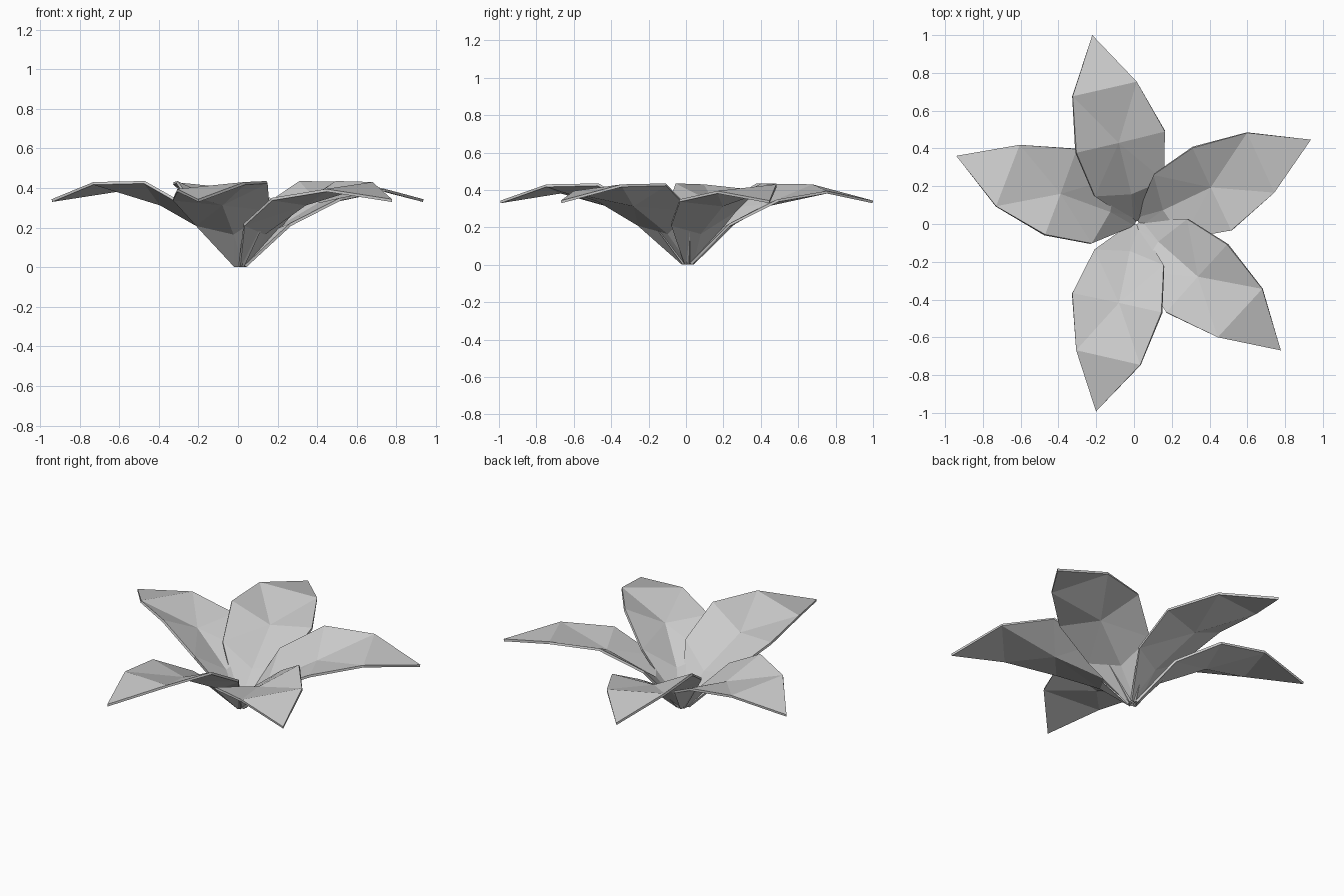
import bpy, math
from mathutils import Matrix

if "Cube" in bpy.data.objects:
    bpy.data.objects.remove(bpy.data.objects["Cube"])

# Petal template: along the petal, across it, height (counterclockwise side rides higher)
POINTS = [
    (0.025, -0.025, 0.01), (0.025, 0.025, 0.01),                       # base
    (0.20, -0.185, 0.22), (0.17, 0.0, 0.175), (0.205, 0.19, 0.295),    # lower row
    (0.45, -0.252, 0.35), (0.45, 0.0, 0.325), (0.453, 0.23, 0.435),    # widest row
    (0.742, -0.17, 0.395), (0.748, 0.178, 0.43),                       # shoulder fold
    (1.038, 0.0, 0.343),                                               # drooping tip
]
FACES = [(0, 3, 1), (0, 2, 3), (1, 3, 4), (2, 6, 3), (3, 6, 4), (2, 5, 6), (4, 6, 7),
         (5, 8, 6), (6, 9, 7), (6, 8, 9), (8, 10, 9)]

# Each petal: heading in degrees, small shift along and across
PETALS = [(25.5, 0.0, 0.0), (103.8, -0.014, -0.024), (160.0, -0.03, -0.017),
          (258.1, -0.025, 0.008), (318.4, -0.012, 0.016)]


def make_petal(index, heading, du, dv):
    mesh = bpy.data.meshes.new(f"petal_{index}")
    mesh.from_pydata(POINTS, [], FACES)
    mesh.transform(Matrix.Rotation(math.radians(heading), 4, 'Z')
                   @ Matrix.Translation((du, dv, 0)))
    mesh.update()
    obj = bpy.data.objects.new(f"petal_{index}", mesh)
    bpy.context.collection.objects.link(obj)
    # Thin flat-faced thickness beneath the petal
    solid = obj.modifiers.new("thickness", 'SOLIDIFY')
    solid.thickness = 0.014
    solid.offset = -1


for i, (heading, du, dv) in enumerate(PETALS, 1):
    make_petal(i, heading, du, dv)
